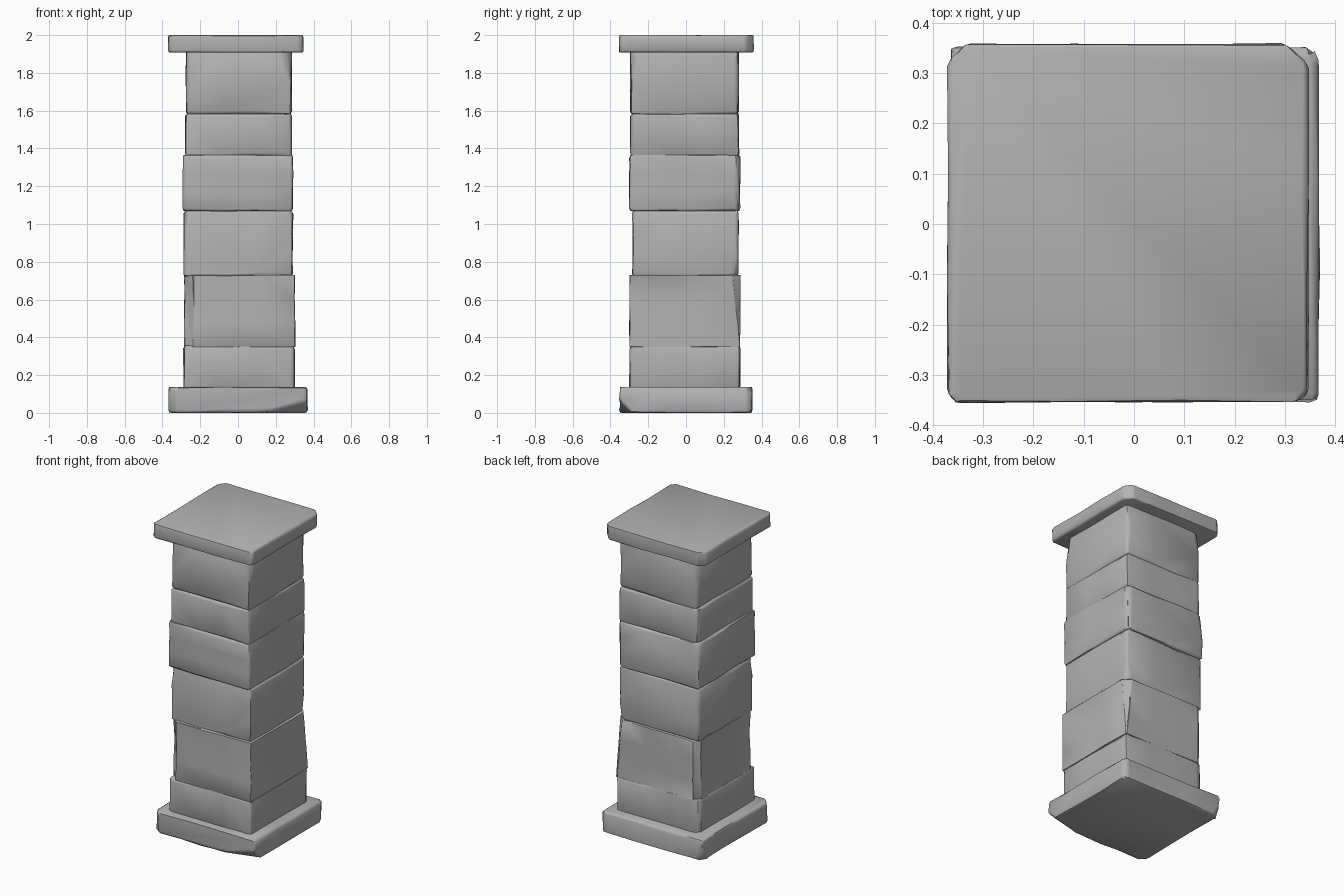
import bpy, bmesh, random
from mathutils import Vector

old = bpy.data.objects.get("Cube")
if old:
    bpy.data.objects.remove(old, do_unlink=True)

rng = random.Random(4)

stone = bpy.data.materials.new("grey_stone")
stone.use_nodes = True
grey = (0.45, 0.45, 0.45, 1)
stone.diffuse_color = grey
stone.node_tree.nodes["Principled BSDF"].inputs["Base Color"].default_value = grey


def chip(bm, point, normal):
    """Slice off everything beyond a plane and close the cut."""
    geom = bm.verts[:] + bm.edges[:] + bm.faces[:]
    cut = bmesh.ops.bisect_plane(bm, geom=geom, plane_co=point,
                                 plane_no=normal, clear_outer=True)
    edges = [e for e in cut["geom_cut"] if isinstance(e, bmesh.types.BMEdge)]
    if edges:
        bmesh.ops.holes_fill(bm, edges=edges, sides=0)


def block(name, xs, ys, zs, bevel, rough, chips=()):
    """Rough hewn stone: worn edges, slightly uneven sides, chipped corners."""
    lo, hi = Vector((xs[0], ys[0], zs[0])), Vector((xs[1], ys[1], zs[1]))
    mid, half = (lo + hi) / 2, (hi - lo) / 2
    bm = bmesh.new()
    bmesh.ops.create_cube(bm, size=2)
    for v in bm.verts:
        v.co = mid + Vector(a * b for a, b in zip(v.co, half))

    # Chips are given as a corner direction and a cut depth
    for direction, depth in chips:
        n = Vector(direction).normalized()
        reach = sum(abs(a) * b for a, b in zip(n, half))
        chip(bm, mid + n * (reach - depth), n)

    bmesh.ops.bevel(bm, geom=bm.edges[:], offset=bevel, segments=2,
                    profile=0.5, affect='EDGES', clamp_overlap=True)
    long_edges = [e for e in bm.edges if e.calc_length() > 0.25]
    bmesh.ops.subdivide_edges(bm, edges=long_edges, cuts=2, use_grid_fill=True)

    # Uneven hand-cut surface, kept inside the block's outline
    for v in bm.verts:
        d = v.co - mid
        pull = 1 - rng.random() * rough
        v.co.x = mid.x + d.x * pull
        v.co.y = mid.y + d.y * (1 - rng.random() * rough)
        inner = abs(d.z) < half.z * 0.99
        if inner:
            v.co.z += rng.uniform(-rough, rough) * 0.2
    bmesh.ops.recalc_face_normals(bm, faces=bm.faces[:])

    mesh = bpy.data.meshes.new(name)
    bm.to_mesh(mesh)
    bm.free()
    mesh.materials.append(stone)
    ob = bpy.data.objects.new(name, mesh)
    bpy.context.collection.objects.link(ob)
    bpy.ops.object.select_all(action='DESELECT')
    ob.select_set(True)
    bpy.context.view_layer.objects.active = ob
    bpy.ops.object.shade_smooth_by_angle(angle=0.75)
    return ob


# Foot and cap slabs
block("base_slab", (-0.37, 0.37), (-0.355, 0.355), (0, 0.138), 0.022, 0.02,
      [((0.25, -1, -1), 0.045), ((-1, -1, 0), 0.03), ((1, 1, 0), 0.015),
       ((-1, 1, -0.5), 0.03)])
block("cap_slab", (-0.372, 0.348), (-0.357, 0.36), (1.908, 2), 0.022, 0.012,
      [((1, 1, 0), 0.03), ((-1, 1, 0), 0.025), ((-1, -1, 0), 0.012),
       ((1, -1, 0), 0.015)])

# Column courses from the bottom up
courses = [
    ((-0.292, 0.302), (-0.302, 0.29), (0.12, 0.358), [((-1, 1, 0), 0.02)]),
    ((-0.288, 0.304), (-0.302, 0.29), (0.348, 0.73),
     [((-1, -1, 0), 0.035), ((1, 1, 0.1), 0.03), ((-1, 1, 0), 0.025)]),
    ((-0.29, 0.293), (-0.287, 0.28), (0.722, 1.072),
     [((1, 1, -0.2), 0.02), ((-1, -1, 0.2), 0.02)]),
    ((-0.294, 0.293), (-0.302, 0.29), (1.068, 1.366),
     [((-1, 1, 0.2), 0.025), ((1, 1, 0), 0.015)]),
    ((-0.282, 0.288), (-0.297, 0.284), (1.358, 1.584), [((-1, 1, 0), 0.015)]),
    ((-0.277, 0.288), (-0.297, 0.282), (1.576, 1.93),
     [((1, -1, 0.3), 0.035), ((-1, 1, 0.2), 0.025)]),
]
for i, (xs, ys, zs, chips) in enumerate(courses):
    block(f"column_stone_{i + 1}", xs, ys, zs, 0.026, 0.025, chips)
